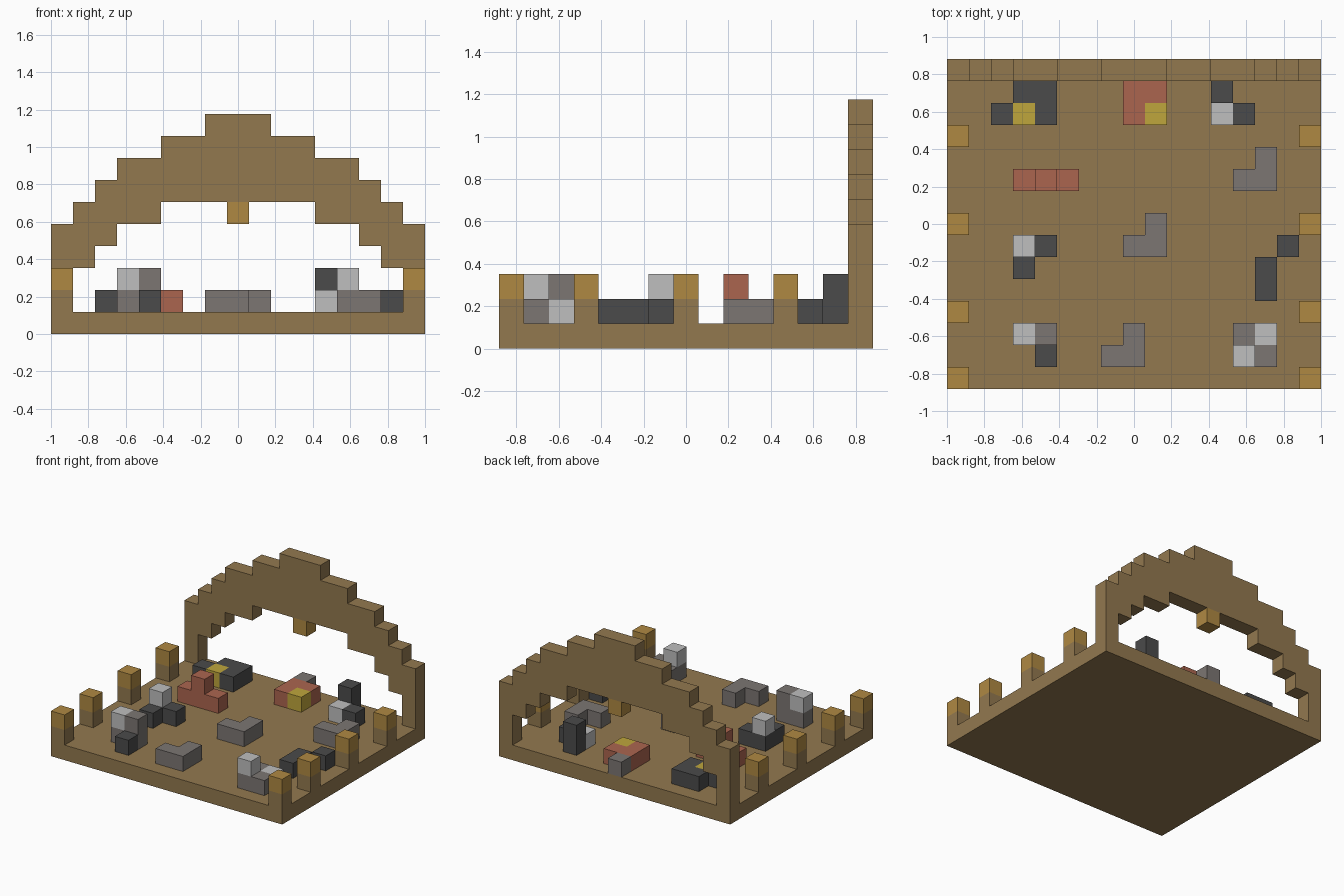
import bpy, bmesh
from math import radians
from mathutils import Vector

cube = bpy.data.objects.get("Cube")
if cube:
    bpy.data.objects.remove(cube, do_unlink=True)

U = 2 / 17  # edge of one block


def material(name, r, g, b):
    m = bpy.data.materials.new(name)
    m.use_nodes = True
    m.diffuse_color = (r, g, b, 1)
    m.node_tree.nodes["Principled BSDF"].inputs["Base Color"].default_value = (r, g, b, 1)
    return m


BROWN = material("brown wood", 0.29, 0.19, 0.078)
GOLD = material("golden lantern", 0.43, 0.25, 0.055)
RED = material("brick red", 0.41, 0.13, 0.078)
YELLOW = material("yellow", 0.52, 0.38, 0.045)
DARK = material("dark grey", 0.07, 0.07, 0.07)
GREY = material("warm grey", 0.2, 0.18, 0.17)
LIGHT = material("light grey", 0.52, 0.52, 0.52)


def blocks(name, cells):
    """Build one object from {(x, y, z): material}, with outer faces only."""
    mats = list(dict.fromkeys(cells.values()))
    bm = bmesh.new()
    for cell, mat in cells.items():
        centre = Vector((cell[0], cell[1], cell[2] + 0.5))
        for axis in range(3):
            for sign in (-1, 1):
                step = [0, 0, 0]
                step[axis] = sign
                if tuple(c + s for c, s in zip(cell, step)) in cells:
                    continue
                n = Vector(step)
                a = Vector([float(i == (axis + 1) % 3) for i in range(3)])
                b = n.cross(a)
                corners = (a + b, b - a, -a - b, a - b)
                face = bm.faces.new([bm.verts.new((centre + (n + c) / 2) * U) for c in corners])
                face.material_index = mats.index(mat)
    bmesh.ops.remove_doubles(bm, verts=bm.verts, dist=U / 100)
    bmesh.ops.dissolve_limit(bm, angle_limit=radians(1), verts=bm.verts,
                             edges=bm.edges, delimit={'MATERIAL'})
    mesh = bpy.data.meshes.new(name)
    bm.to_mesh(mesh)
    bm.free()
    for m in mats:
        mesh.materials.append(m)
    obj = bpy.data.objects.new(name, mesh)
    bpy.context.collection.objects.link(obj)
    return obj


# Floor slab
blocks("floor", {(x, y, 0): BROWN for x in range(-8, 9) for y in range(-7, 8)})

# Stepped arch along the back: bottom and top level by distance from the middle
LEVELS = [(6, 10), (6, 10), (6, 9), (6, 9), (5, 8), (5, 8), (4, 7), (3, 6), (1, 5)]
blocks("back_arch", {(x, 7, z): BROWN for x in range(-8, 9)
                     for z in range(*LEVELS[abs(x)])})
blocks("hanging_lantern", {(0, 7, 5): GOLD})

# Lantern posts along both sides
for side, x in (("right", -8), ("left", 8)):
    for i, y in enumerate((-7, -4, 0, 4)):
        blocks(f"{side}_post_{i + 1}", {(x, y, 1): BROWN, (x, y, 2): GOLD})

# Furniture clusters standing on the floor
blocks("front_right_stack", {(-5, -5, 1): GREY, (-4, -5, 1): GREY, (-4, -6, 1): DARK,
                             (-5, -5, 2): LIGHT, (-4, -5, 2): GREY})
blocks("front_bench", {(-1, -6, 1): GREY, (0, -6, 1): GREY, (0, -5, 1): GREY})
blocks("front_left_stack", {(5, -6, 1): GREY, (6, -6, 1): GREY, (5, -5, 1): GREY,
                            (6, -5, 1): LIGHT, (5, -6, 2): LIGHT})
blocks("middle_bench", {(0, -1, 1): GREY, (1, -1, 1): GREY, (1, 0, 1): GREY})
blocks("right_seat", {(-5, -1, 1): DARK, (-4, -1, 1): DARK, (-5, -2, 1): DARK,
                      (-5, -1, 2): LIGHT})
blocks("left_seat", {(7, -1, 1): DARK, (6, -2, 1): DARK, (6, -3, 1): DARK})
blocks("left_bench", {(5, 2, 1): GREY, (6, 2, 1): GREY, (6, 3, 1): GREY})
blocks("red_chair", {(-5, 2, 1): RED, (-4, 2, 1): RED, (-3, 2, 1): RED, (-4, 2, 2): RED})
blocks("back_right_table", {(-5, 6, 1): DARK, (-4, 6, 1): DARK, (-4, 5, 1): DARK,
                            (-6, 5, 1): DARK, (-5, 5, 1): YELLOW})
blocks("back_red_table", {(0, 6, 1): RED, (1, 6, 1): RED, (0, 5, 1): RED, (1, 5, 1): YELLOW,
                          (0, 7, 1): GREY})
blocks("back_left_stack", {(4, 6, 1): DARK, (4, 6, 2): DARK, (4, 5, 1): LIGHT,
                           (5, 5, 1): DARK})
